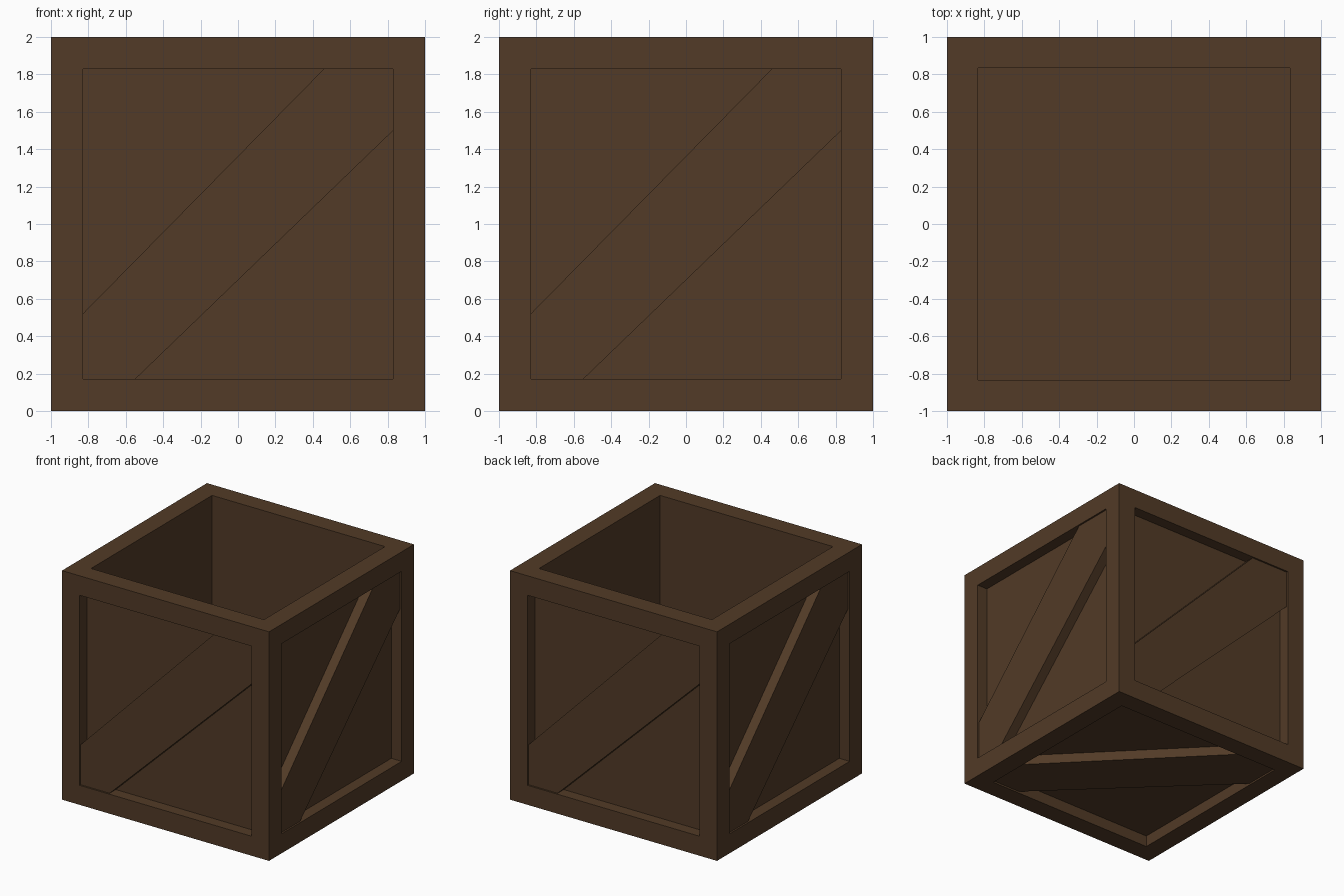
import bpy, bmesh
from mathutils import Vector

if "Cube" in bpy.data.objects:
    bpy.data.objects.remove(bpy.data.objects["Cube"])

wood = bpy.data.materials.new("dark brown wood")
wood.diffuse_color = (0.084, 0.043, 0.020, 1)
wood.use_nodes = True
wood.node_tree.nodes["Principled BSDF"].inputs["Base Color"].default_value = wood.diffuse_color

FRAME = 0.17      # width of the frame boards
RECESS = 0.10     # depth of the side panels behind the frame
BRACE = 0.015     # depth of the brace fronts behind the frame


def finish(bm, name):
    bmesh.ops.recalc_face_normals(bm, faces=bm.faces)
    mesh = bpy.data.meshes.new(name)
    bm.to_mesh(mesh)
    bm.free()
    mesh.materials.append(wood)
    obj = bpy.data.objects.new(name, mesh)
    bpy.context.collection.objects.link(obj)
    return obj


def sink(bm, face, width, depth):
    """Inset a face and push its middle inwards."""
    n = face.normal.copy()
    bmesh.ops.inset_individual(bm, faces=[face], thickness=width, use_even_offset=True)
    new = bmesh.ops.extrude_discrete_faces(bm, faces=[face])["faces"][0]
    bmesh.ops.translate(bm, verts=new.verts[:], vec=-n * depth)


# Crate body: frame, recessed panels and open hollow top
bm = bmesh.new()
bmesh.ops.create_cube(bm, size=2)
bmesh.ops.translate(bm, verts=bm.verts[:], vec=(0, 0, 1))
bm.normal_update()
for face in bm.faces[:]:
    if face.normal.z > 0.5:
        sink(bm, face, 0.165, 2 - FRAME)
    else:
        sink(bm, face, FRAME, RECESS)
finish(bm, "crate_body")

# Diagonal brace on each closed side: (right, up) directions seen from outside
profile = [(-.83, -.48), (-.83, -.83), (-.55, -.83), (.83, .50), (.83, .83), (.46, .83)]
sides = {
    "front_brace": ((1, 0, 0), (0, 0, 1)),
    "right_brace": ((0, 1, 0), (0, 0, 1)),
    "back_brace": ((-1, 0, 0), (0, 0, 1)),
    "left_brace": ((0, -1, 0), (0, 0, 1)),
    "bottom_brace": ((-1, 0, 0), (0, 1, 0)),
}
for name, (right, up) in sides.items():
    u, v = Vector(right), Vector(up)
    n = u.cross(v)
    bm = bmesh.new()
    face = bm.faces.new([bm.verts.new(u * a + v * b + n * (1 - BRACE) + Vector((0, 0, 1)))
                         for a, b in profile])
    back = bmesh.ops.extrude_face_region(bm, geom=[face], use_keep_orig=True)["geom"]
    bmesh.ops.translate(bm, verts=[g for g in back if isinstance(g, bmesh.types.BMVert)],
                        vec=n * (BRACE - RECESS))
    finish(bm, name)
